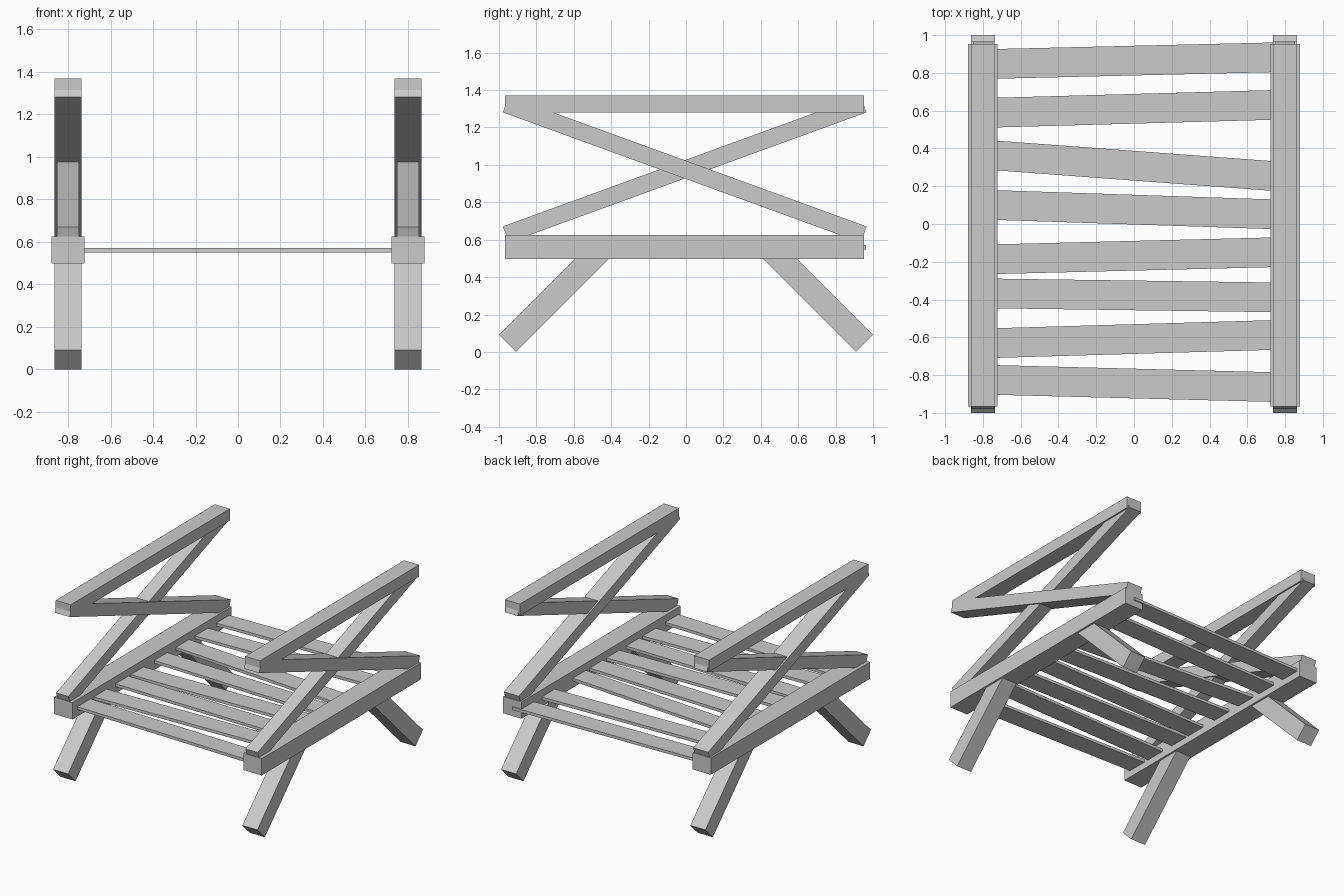
import bpy
from math import radians, atan2

if "Cube" in bpy.data.objects:
    bpy.data.objects.remove(bpy.data.objects["Cube"])


def box(name, center, size, rot=(0, 0, 0)):
    """Add a box with its scale baked into the mesh."""
    bpy.ops.mesh.primitive_cube_add(size=1, location=center, rotation=rot)
    obj = bpy.context.object
    obj.name = name
    obj.scale = size
    bpy.ops.object.transform_apply(location=False, rotation=False, scale=True)
    return obj


RAIL_X = 0.80    # centre line of each side frame
MID_Y = -0.007   # side frames sit slightly forward

for side, sx in (("left", -1), ("right", 1)):
    x = sx * RAIL_X
    # Seat rail and arm rest
    box(f"{side}_seat_rail", (x, MID_Y, 0.562), (0.155, 1.92, 0.128))
    box(f"{side}_arm_rest", (x, MID_Y, 1.325), (0.127, 1.92, 0.09))
    # Crossed braces: one slimmer than the other
    box(f"{side}_brace_rising", (x, MID_Y, 0.976), (0.104, 2.036, 0.092),
        (radians(20), 0, 0))
    box(f"{side}_brace_falling", (x, MID_Y, 0.976), (0.127, 2.036, 0.092),
        (radians(-20), 0, 0))
    # Splayed legs at 45 degrees, tops buried in the rail
    for end, sy in (("front", -1), ("back", 1)):
        box(f"{side}_{end}_leg", (x, sy * 0.7, 0.3), (0.127, 0.128, 0.72),
            (radians(45 * sy), 0, 0))

# Uneven seat slats: centre y at the left and right rail
slats = [(0.848, 0.882), (0.59, 0.63), (0.362, 0.255), (0.10, 0.052),
         (-0.186, -0.15), (-0.368, -0.388), (-0.63, -0.588), (-0.826, -0.863)]
for i, (yl, yr) in enumerate(slats, 1):
    box(f"seat_slat_{i}", (0, (yl + yr) / 2, 0.56), (1.6, 0.157, 0.022),
        (0, 0, atan2(yr - yl, 1.445)))
